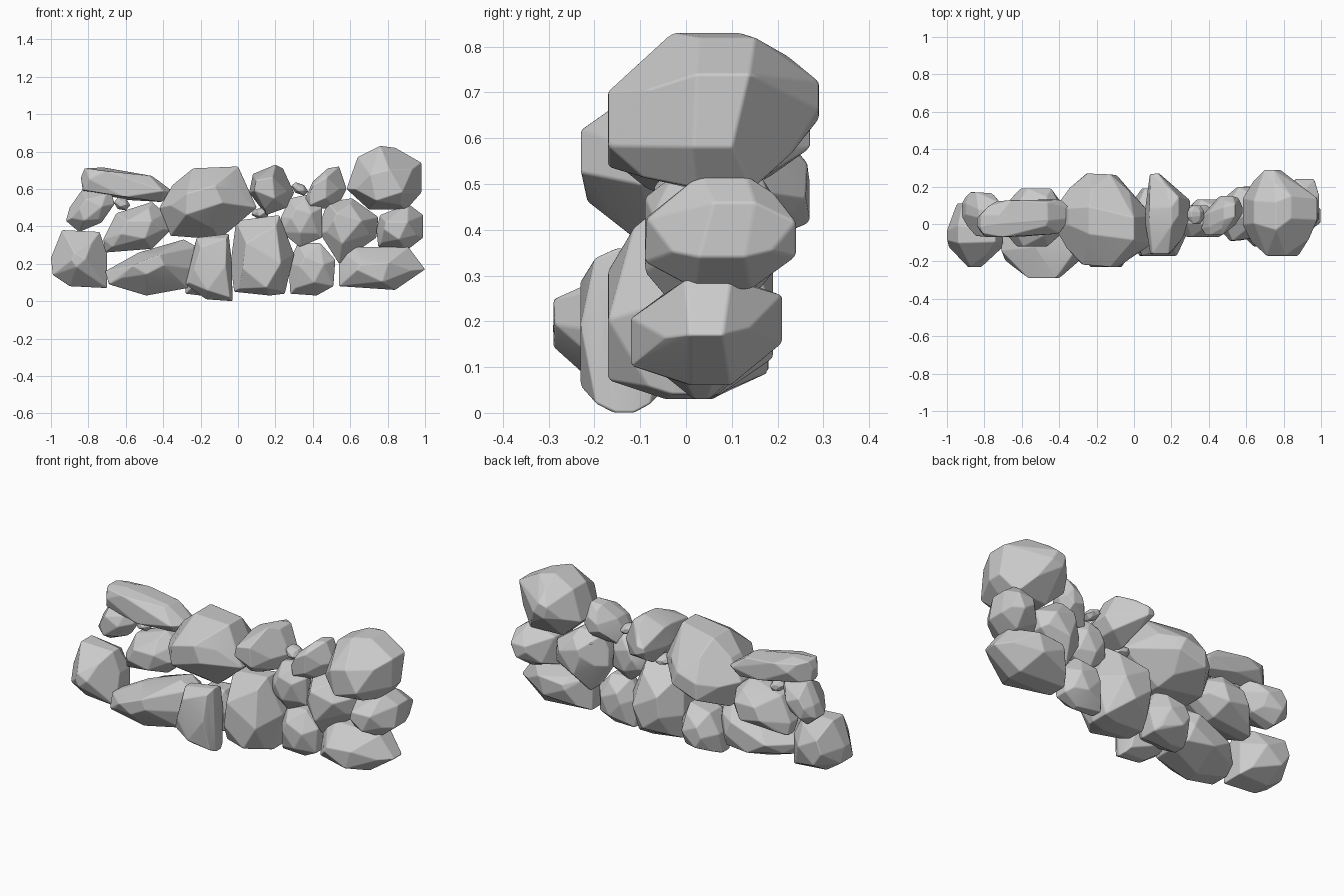
import bpy, bmesh, math, random
from mathutils import Vector

if "Cube" in bpy.data.objects:
    bpy.data.objects.remove(bpy.data.objects["Cube"])

random.seed(11)


def stone(name, outline, y0, y1, front=(0, 0, .5), back=(0, 0, .5), skew=0, bevel=.006):
    """Faceted boulder: hull of a front outline and caps (x shift, z shift, scale)."""
    n = len(outline)
    cx = sum(p[0] for p in outline) / n
    cz = sum(p[1] for p in outline) / n
    ym, h = (y0 + y1) / 2, (y1 - y0) / 2
    bm = bmesh.new()

    def ring(t, s, dx=0, dz=0, step=1, start=0, jit=0.0):
        for i in range(start, n, step):
            x, z = outline[i]
            px, pz = cx + (x - cx) * s + dx, cz + (z - cz) * s + dz
            y = ym + h * (t + random.uniform(-jit, jit)) + skew * (px - cx)
            bm.verts.new((px, min(max(y, y0), y1), pz))

    fx, fz, fs = front
    bx, bz, bs = back
    ring(-1, fs, fx, fz, 2)
    ring(-.6, .5 + fs * .55, fx * .4, fz * .4, 2, 1, .1)
    ring(-.25, 1, jit=.15)
    ring(.25, 1, jit=.15)
    ring(.65, .5 + bs * .55, bx * .4, bz * .4, 2, 1, .1)
    ring(1, bs, bx, bz, 2)
    bmesh.ops.convex_hull(bm, input=bm.verts[:])
    loose = [v for v in bm.verts if not v.link_faces]
    bmesh.ops.delete(bm, geom=loose, context='VERTS')
    # merge near-coplanar triangles into broad facets
    bmesh.ops.dissolve_limit(bm, angle_limit=math.radians(11),
                             verts=bm.verts[:], edges=bm.edges[:])
    bmesh.ops.recalc_face_normals(bm, faces=bm.faces[:])
    for f in bm.faces:
        f.smooth = True
    me = bpy.data.meshes.new(name)
    bm.to_mesh(me)
    bm.free()
    ob = bpy.data.objects.new(name, me)
    bpy.context.collection.objects.link(ob)
    # worn edges
    m = ob.modifiers.new("worn_edges", 'BEVEL')
    m.width = bevel
    m.segments = 2
    m.limit_method = 'ANGLE'
    m.angle_limit = math.radians(15)
    m.harden_normals = True
    return ob


def pebble(name, x, y, z, rx, ry, rz, tilt=0):
    """Small filler stone with a tilted hexagonal outline."""
    c, s = math.cos(tilt), math.sin(tilt)
    pts = []
    for i in range(6):
        a = i * math.pi / 3 + 0.3
        u, v = rx * math.cos(a), rz * math.sin(a)
        pts.append((x + u * c - v * s, z + u * s + v * c))
    return stone(name, pts, y - ry, y + ry, bevel=.003)


# bottom course
stone("base_stone_left", [(-.94, .38), (-.74, .37), (-.70, .25), (-.70, .07),
      (-.90, .08), (-.99, .14), (-1, .23)], -.23, .11, front=(0, 0, .25), back=(-.02, 0, .5))
stone("base_stone_long", [(-.71, .16), (-.53, .26), (-.29, .33), (-.22, .29), (-.22, .17),
      (-.27, .07), (-.49, .03), (-.69, .09)], -.29, .10, front=(-.04, .02, .35), skew=.1)
stone("base_stone_upright_front", [(-.22, .34), (-.05, .36), (-.03, .20), (-.03, 0),
      (-.17, .01), (-.28, .09), (-.27, .17)], -.23, -.04, front=(0, 0, .7), back=(0, 0, .7))
stone("base_stone_upright_back", [(-.22, .27), (-.08, .29), (-.03, .18), (-.06, .05),
      (-.20, .03), (-.28, .04), (-.28, .16)], -.10, .18)
stone("base_stone_centre", [(-.01, .43), (.22, .46), (.30, .25), (.25, .04),
      (.17, .03), (-.02, .05), (-.04, .20)], -.17, .19, front=(0, -.03, .6))
stone("base_stone_small", [(.32, .31), (.44, .31), (.52, .22), (.51, .08),
      (.42, .03), (.28, .04), (.27, .20)], -.07, .13)
stone("base_stone_right", [(.57, .26), (.62, .29), (.91, .29), (1, .17), (.84, .06),
      (.54, .08), (.54, .20)], -.12, .21, front=(0, -.03, .45), back=(0, .02, .45))

# middle course
stone("middle_stone_outer_left", [(-.83, .60), (-.68, .59), (-.66, .52), (-.73, .42),
      (-.85, .37), (-.92, .43), (-.90, .50)], -.07, .17, back=(-.03, 0, .5), skew=-.15)
stone("middle_stone_left", [(-.65, .47), (-.46, .53), (-.39, .47), (-.36, .38),
      (-.46, .28), (-.71, .26), (-.72, .33)], -.12, .19, back=(.02, 0, .5))
stone("middle_stone_narrow", [(.28, .55), (.37, .57), (.45, .50), (.45, .34),
      (.33, .29), (.23, .37), (.23, .45)], -.07, .10)
stone("middle_stone_right", [(.48, .53), (.61, .55), (.75, .45), (.74, .34),
      (.54, .20), (.44, .36), (.45, .45)], -.09, .20, back=(.03, 0, .45), skew=.2)
stone("middle_stone_outer_right", [(.76, .46), (.91, .52), (.99, .46), (.99, .34),
      (.90, .27), (.75, .29), (.74, .38)], -.09, .24, front=(-.02, 0, .5),
      back=(.05, 0, .4), skew=.1)

# top course
stone("top_slab_left", [(-.84, .66), (-.82, .71), (-.72, .715), (-.46, .67),
      (-.34, .58), (-.41, .53), (-.60, .54), (-.83, .59)], -.07, .13,
      front=(0, 0, .8), back=(.04, 0, .7), skew=.08)
stone("top_boulder_centre", [(0, .72), (-.24, .71), (-.35, .62), (-.42, .50),
      (-.36, .35), (-.10, .33), (.10, .50), (.05, .62)], -.23, .27,
      front=(-.03, 0, .42), back=(-.02, -.06, .35), skew=-.12)
stone("top_stone_inner", [(.08, .68), (.20, .73), (.24, .71), (.30, .58),
      (.26, .50), (.15, .46), (.06, .58)], -.16, .28,
      front=(-.03, 0, .55), back=(-.07, 0, .25), skew=.15)
stone("top_stone_small", [(.40, .64), (.48, .71), (.54, .72), (.58, .60),
      (.53, .50), (.38, .49), (.36, .55)], -.06, .15, front=(-.03, 0, .5),
      back=(.03, 0, .4), skew=.3)
stone("top_boulder_right", [(.64, .77), (.76, .83), (.84, .82), (.98, .74),
      (.98, .58), (.90, .49), (.70, .49), (.58, .60)], -.17, .29,
      front=(-.01, -.04, .5), back=(-.06, .02, .25))

# filler pebbles
pebble("pebble_left", -.62, .03, .52, .045, .05, .035, -.4)
pebble("pebble_right", .33, .05, .60, .05, .05, .03, -.5)
pebble("pebble_centre", .12, .03, .47, .05, .05, .03)
pebble("pebble_gap", .53, .08, .48, .04, .06, .04)
